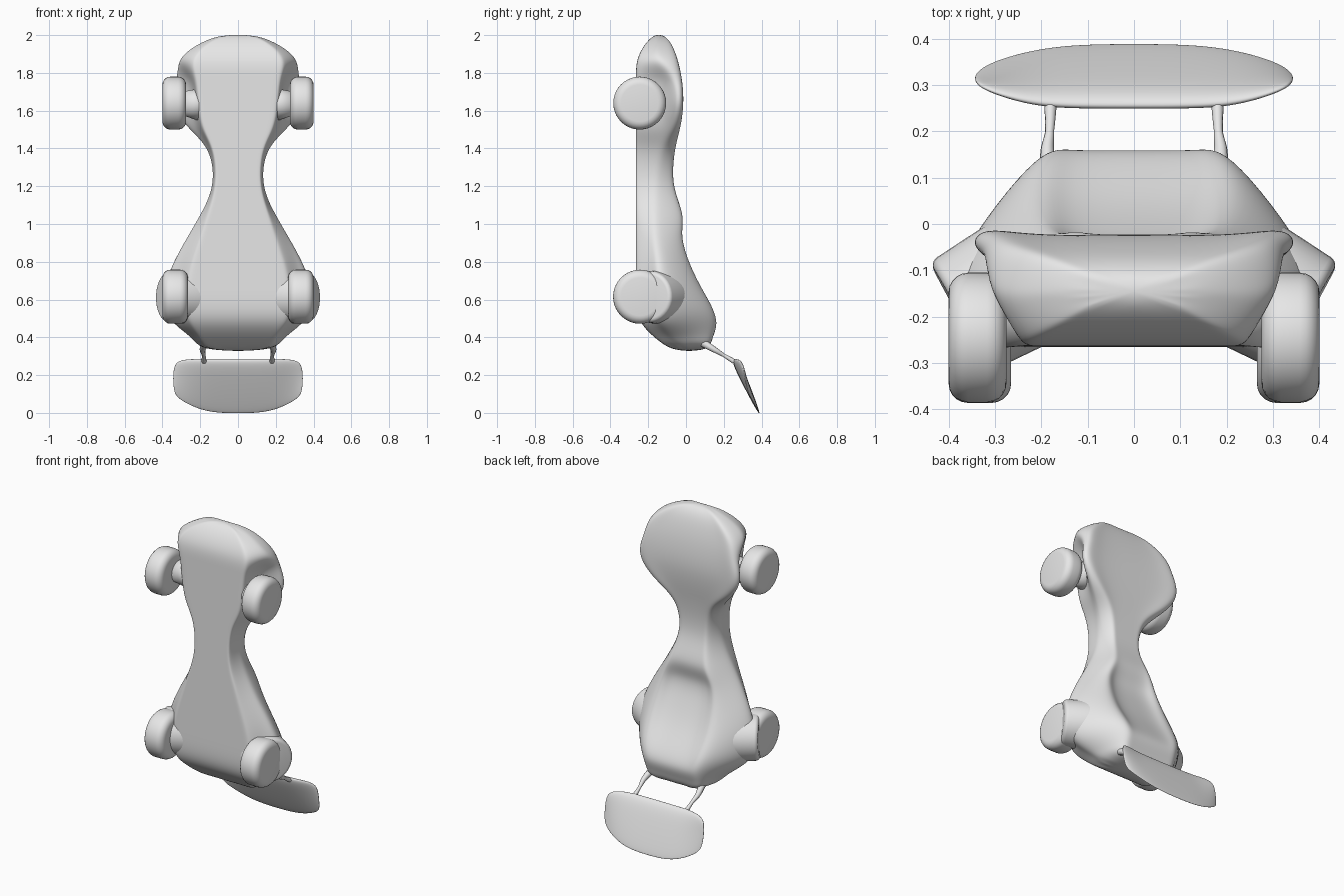
import bpy, bmesh, math
from mathutils import Vector

cube = bpy.data.objects.get("Cube")
if cube:
    bpy.data.objects.remove(cube, do_unlink=True)

grey = bpy.data.materials.new("plain grey")
grey.use_nodes = True
grey.diffuse_color = (0.8, 0.8, 0.8, 1)
grey.node_tree.nodes["Principled BSDF"].inputs["Base Color"].default_value = grey.diffuse_color


def add_object(name, data):
    obj = bpy.data.objects.new(name, data)
    bpy.context.scene.collection.objects.link(obj)
    data.materials.append(grey)
    return obj


def finish(name, bm):
    """Turn a bmesh into a smooth shaded object."""
    bmesh.ops.recalc_face_normals(bm, faces=bm.faces)
    for face in bm.faces:
        face.smooth = True
    mesh = bpy.data.meshes.new(name)
    bm.to_mesh(mesh)
    bm.free()
    return add_object(name, mesh)


def loft(name, rings):
    """Skin closed rings of equal length, cap the ends and round the result."""
    bm = bmesh.new()
    loops = [[bm.verts.new(p) for p in ring] for ring in rings]
    count = len(loops[0])
    for a, b in zip(loops, loops[1:]):
        for i in range(count):
            j = (i + 1) % count
            bm.faces.new((a[i], a[j], b[j], b[i]))
    bm.faces.new(loops[0])
    bm.faces.new(loops[-1])
    obj = finish(name, bm)
    sub = obj.modifiers.new("rounding", 'SUBSURF')
    sub.levels = sub.render_levels = 3
    return obj


def body_ring(z, floor_y, floor_w, wall_w, flare_w, flare_y, rim_w, rim_y, mid_y):
    wall_y = floor_y + (flare_y - floor_y) * 0.7
    half = [(floor_w * 0.9, floor_y), (floor_w, floor_y), (wall_w, wall_y),
            (flare_w, flare_y), (rim_w, rim_y), (rim_w * 0.72, mid_y)]
    ring = [(0, floor_y)] + half + [(0, mid_y)] + [(-x, y) for x, y in reversed(half)]
    return [(x, y, z) for x, y in ring]


# Body: flat floor, flared nose, narrow waist, hollow cockpit, wide tail
F = -0.265
stations = [
    (2.003, -.165, .07, .08, .09, -.15, .08, -.12, -.12),
    (1.96, -.215, .17, .20, .21, -.14, .19, -.07, -.08),
    (1.87, F, .26, .34, .33, -.13, .30, -.03, -.05),
    (1.77, F, .23, .24, .33, -.06, .31, -.01, -.03),
    (1.64, F, .22, .23, .39, -.05, .35, .0, -.02),
    (1.50, F, .20, .22, .28, -.06, .23, -.02, -.04),
    (1.40, F, .13, .14, .15, -.13, .11, -.06, -.06),
    (1.20, F, .115, .12, .12, -.15, .09, -.08, -.08),
    (1.04, F, .17, .20, .21, -.15, .14, .0, .0),
    (0.94, F, .20, .26, .27, -.15, .18, .0, -.06),
    (0.80, F, .25, .32, .37, -.14, .21, .04, -.01),
    (0.67, F, .28, .33, .44, -.14, .22, .11, .05),
    (0.55, F, .28, .33, .44, -.14, .21, .18, .13),
    (0.47, -.24, .26, .31, .38, -.12, .20, .17, .17),
    (0.40, -.17, .20, .23, .25, -.05, .20, .14, .14),
    (0.325, -.07, .17, .19, .20, .0, .18, .13, .12),
]
loft("body", [body_ring(*s) for s in stations])


# Wing: slanted blade, thick along its upper edge, with thin swept back tips
def wing_ring(x, top, bottom, thick, top_y, bottom_y):
    def point(t, side):
        y = top_y + (bottom_y - top_y) * t
        return (x, y + side * thick * (1 - 0.8 * t), top + (bottom - top) * t)
    return [point(0, -.8), point(.35, -1), point(.75, -1), point(1, 0),
            point(.75, 1), point(.35, 1), point(0, .8)]


half_wing = [(.0, .29, -.03, .028, .255, .4), (.13, .29, -.025, .028, .255, .398),
             (.22, .29, .0, .024, .26, .385), (.31, .285, .05, .014, .285, .355),
             (.345, .25, .1, .006, .305, .325)]
wing_columns = [(-x, *rest) for x, *rest in reversed(half_wing[1:])] + half_wing
loft("tail_wing", [wing_ring(*c) for c in wing_columns])


def cylinder(name, start, end, r1, r2, bevel=0):
    """Round bar between two points, with optional rounded rims."""
    start, end = Vector(start), Vector(end)
    bm = bmesh.new()
    bmesh.ops.create_cone(bm, cap_ends=True, segments=40, radius1=r1, radius2=r2,
                          depth=(end - start).length)
    turn = (end - start).to_track_quat('Z', 'Y').to_matrix()
    bmesh.ops.rotate(bm, verts=bm.verts, matrix=turn)
    bmesh.ops.translate(bm, verts=bm.verts, vec=(start + end) / 2)
    if bevel:
        rims = [e for e in bm.edges if e.calc_face_angle(0) > math.radians(60)]
        bmesh.ops.bevel(bm, geom=rims, offset=bevel, segments=5, profile=0.5,
                        affect='EDGES')
    return finish(name, bm)


for side, label in ((1, "left"), (-1, "right")):
    # Wheels
    cylinder(f"front_wheel_{label}", (side * .275, -.245, 1.64), (side * .4, -.245, 1.64),
             .14, .14, .042)
    cylinder(f"rear_wheel_{label}", (side * .265, -.243, .615), (side * .4, -.243, .615),
             .143, .143, .042)
    # Front axle, widening into the body
    cylinder(f"front_axle_{label}", (side * .17, -.165, 1.63), (side * .3, -.21, 1.64),
             .095, .06)
    # Rear hub, carrying the tail out to the wheel
    cylinder(f"rear_hub_{label}", (side * .18, -.09, .61), (side * .375, -.2, .615),
             .15, .135, .02)

    # Wing strut
    curve = bpy.data.curves.new(f"wing_strut_{label}", 'CURVE')
    curve.dimensions = '3D'
    curve.bevel_depth = 0.012
    curve.bevel_resolution = 3
    curve.use_fill_caps = True
    path = [(.175, .09, .37, 1.8), (.187, .15, .335, 1.3),
            (.182, .20, .305, .8), (.18, .255, .272, 1.1)]
    spline = curve.splines.new('BEZIER')
    spline.bezier_points.add(len(path) - 1)
    for bp, (x, y, z, radius) in zip(spline.bezier_points, path):
        bp.co = (side * x, y, z)
        bp.radius = radius
        bp.handle_left_type = bp.handle_right_type = 'AUTO'
    add_object(f"wing_strut_{label}", curve)
